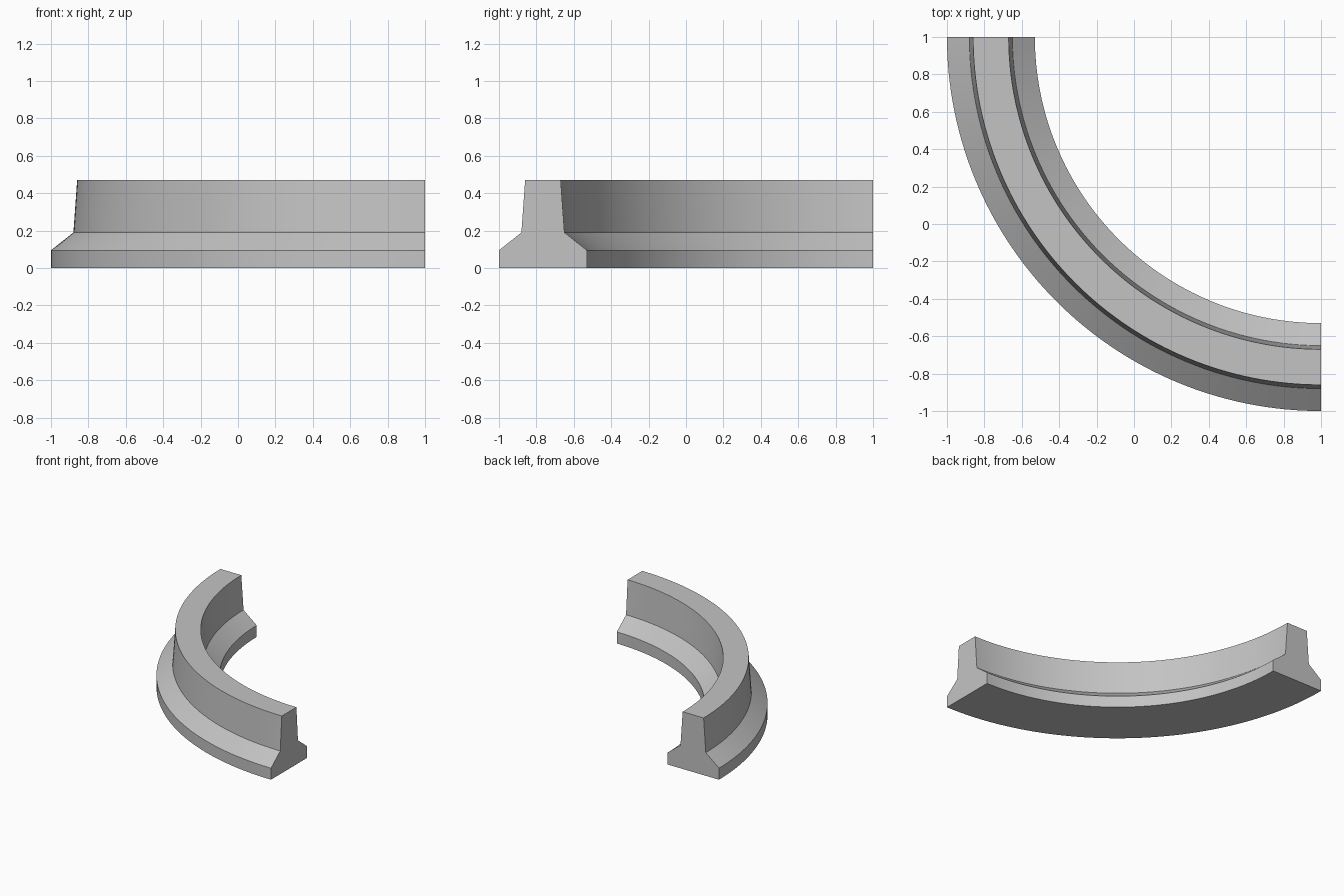
import bpy, bmesh, math

cube = bpy.data.objects.get("Cube")
if cube:
    bpy.data.objects.remove(cube, do_unlink=True)

concrete = bpy.data.materials.new("concrete_grey")
concrete.use_nodes = True
colour = (0.55, 0.55, 0.55, 1)
concrete.diffuse_color = colour
concrete.node_tree.nodes["Principled BSDF"].inputs["Base Color"].default_value = colour

# Barrier cross-section: (radius, height), outer toe round to inner toe
PROFILE = [(2.0, 0), (2.0, 0.095), (1.88, 0.19), (1.86, 0.47),
           (1.67, 0.47), (1.65, 0.19), (1.53, 0.095), (1.53, 0)]
CENTRE = 1.0
SEGMENTS = 64

# Sweep the section through a quarter circle about the corner
bm = bmesh.new()
rings = []
for i in range(SEGMENTS + 1):
    a = math.pi + i / SEGMENTS * math.pi / 2
    rings.append([bm.verts.new((CENTRE + r * math.cos(a), CENTRE + r * math.sin(a), z))
                  for r, z in PROFILE])
n = len(PROFILE)
for a, b in zip(rings, rings[1:]):
    for j in range(n):
        k = (j + 1) % n
        bm.faces.new((a[j], a[k], b[k], b[j]))

# Flat end caps
bm.faces.new(rings[0])
bm.faces.new(rings[-1])
bmesh.ops.recalc_face_normals(bm, faces=bm.faces)

mesh = bpy.data.meshes.new("curved_barrier")
bm.to_mesh(mesh)
bm.free()
mesh.materials.append(concrete)
barrier = bpy.data.objects.new("curved_barrier", mesh)
bpy.context.collection.objects.link(barrier)

# Smooth along the curve, keeping the long ridges crisp
bpy.ops.object.select_all(action="DESELECT")
barrier.select_set(True)
bpy.context.view_layer.objects.active = barrier
bpy.ops.object.shade_smooth_by_angle(angle=math.radians(20))
